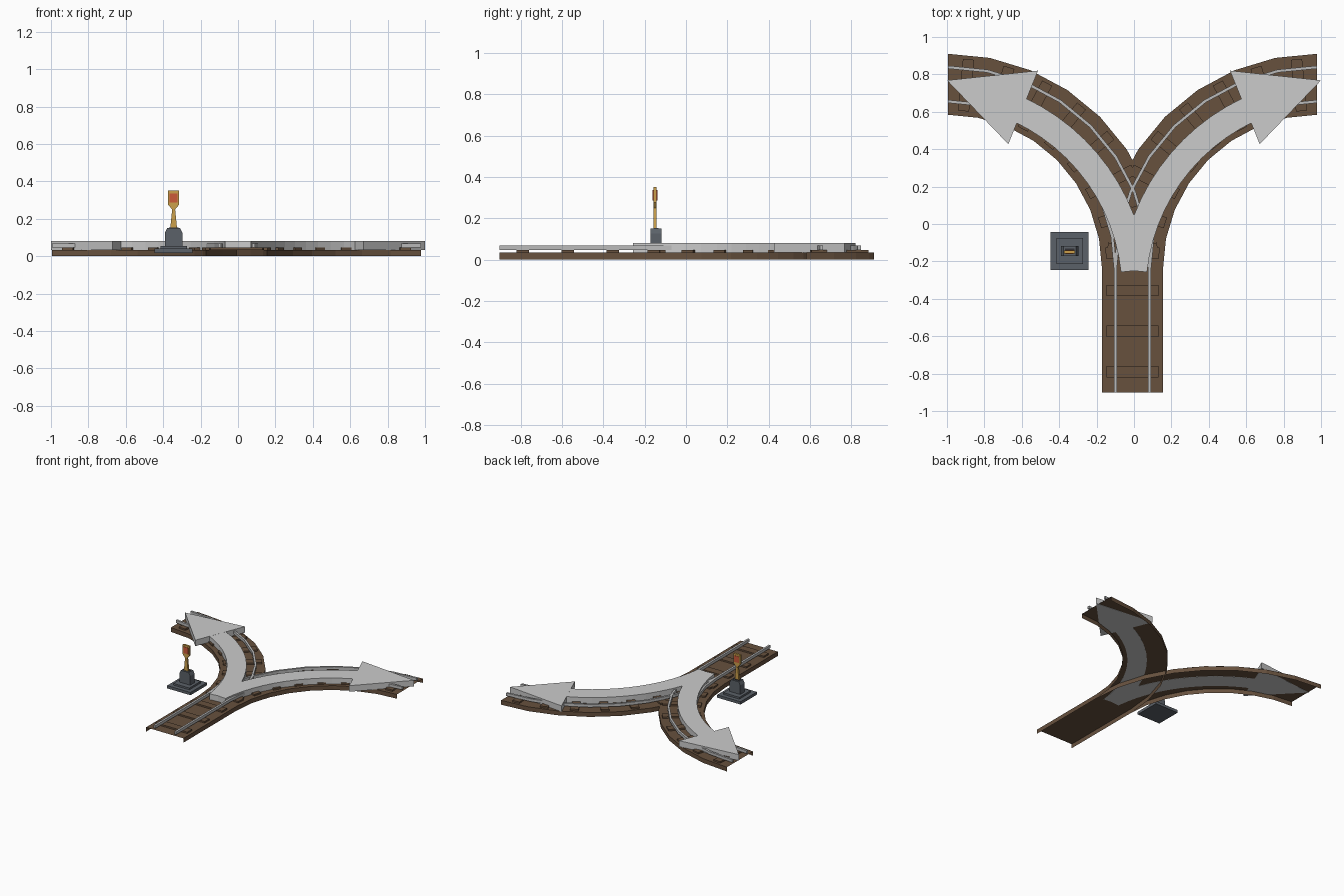
import bpy, bmesh, math
from math import sin, cos, radians

if "Cube" in bpy.data.objects:
    bpy.data.objects.remove(bpy.data.objects["Cube"])


def material(name, rgb):
    m = bpy.data.materials.new(name)
    m.diffuse_color = (*rgb, 1)
    m.use_nodes = True
    m.node_tree.nodes["Principled BSDF"].inputs["Base Color"].default_value = m.diffuse_color
    return m


BROWN = material("track brown", (0.135, 0.082, 0.048))
STEEL = material("rail steel", (0.50, 0.50, 0.50))
PALE = material("arrow grey", (0.60, 0.60, 0.60))
SLATE = material("slate grey", (0.105, 0.12, 0.14))
DARK = material("slot dark", (0.03, 0.03, 0.035))
GOLD = material("lever gold", (0.60, 0.35, 0.07))
RED = material("signal red", (0.60, 0.10, 0.04))


def finish(name, bm, mat, closed=True):
    if closed:
        bmesh.ops.recalc_face_normals(bm, faces=bm.faces)
    else:
        bm.normal_update()
        if sum(f.normal.z * f.calc_area() for f in bm.faces) < 0:
            bmesh.ops.reverse_faces(bm, faces=bm.faces)
    me = bpy.data.meshes.new(name)
    bm.to_mesh(me)
    bm.free()
    me.materials.append(mat)
    ob = bpy.data.objects.new(name, me)
    bpy.context.collection.objects.link(ob)
    return ob


def sweep(name, path, profile, mat, closed=True):
    """path: (x, y, right_x, right_y) stations; profile: (sideways, height)."""
    bm = bmesh.new()
    rings = [[bm.verts.new((x + nx * o, y + ny * o, z)) for o, z in profile]
             for x, y, nx, ny in path]
    n = len(profile)
    for a, b in zip(rings, rings[1:]):
        for i in range(n if closed else n - 1):
            j = (i + 1) % n
            bm.faces.new((a[i], a[j], b[j], b[i]))
    if closed:
        bm.faces.new(rings[0])
        bm.faces.new(rings[-1])
    return finish(name, bm, mat, closed)


def prism(name, outline, lo, hi, mat, axis="z"):
    """Extrude a 2D outline along z, or along y for an (x, z) outline."""
    put = (lambda p, t: (p[0], p[1], t)) if axis == "z" else (lambda p, t: (p[0], t, p[1]))
    bm = bmesh.new()
    a, b = ([bm.verts.new(put(p, t)) for p in outline] for t in (lo, hi))
    bm.faces.new(a)
    bm.faces.new(b)
    for i in range(len(a)):
        j = (i + 1) % len(a)
        bm.faces.new((a[i], a[j], b[j], b[i]))
    return finish(name, bm, mat)


def box_profile(mid, half, lo, hi):
    return [(mid - half, lo), (mid - half, hi), (mid + half, hi), (mid + half, lo)]


def rect(cx, cy, hx, hy):
    return [(cx - hx, cy - hy), (cx + hx, cy - hy), (cx + hx, cy + hy), (cx - hx, cy + hy)]


CX, BEND_Y, R = -0.008, -0.24, 0.987
BED = [(-0.163, 0), (-0.163, 0.034), (0.163, 0.034), (0.163, 0)]


def bend(side, deg):
    a = radians(deg)
    return (CX + side * R * (1 - cos(a)), BEND_Y + R * sin(a), side * cos(a), -sin(a))


def track(name, path):
    sweep(name + "_bed", path, BED, BROWN, closed=False)
    for k, o in (("a", -0.0915), ("b", 0.0915)):
        sweep(f"{name}_rail_{k}", path, box_profile(o, 0.008, 0.046, 0.068), STEEL)


def sleeper(name, station):
    x, y, nx, ny = station
    path = [(x - ny * t, y + nx * t, nx, ny) for t in (-0.03, 0.03)]
    sweep(name, path, box_profile(0, 0.139, 0.034, 0.046), BROWN)


# straight approach track
track("straight", [(CX, -0.902, 1, 0), (CX, BEND_Y, 1, 0)])
for i, y in enumerate((-0.79, -0.573, -0.355)):
    sleeper(f"straight_sleeper_{i}", (CX, y, 1, 0))

for side, label in ((-1, "left"), (1, "right")):
    # curved branch track
    track(label, [bend(side, 90 * i / 8) for i in range(9)])
    for i in range(8):
        sleeper(f"{label}_sleeper_{i}", bend(side, 90 * (i + 0.5) / 8))

    # direction arrow: curved shaft and triangular head
    h0, h1, ra = radians(84), radians(25), 1.075
    path = []
    for i in range(13):
        h = h0 + (h1 - h0) * i / 12
        path.append((side * ra * (sin(h0) - sin(h)), -0.25 + ra * (cos(h) - cos(h0)),
                     side * sin(h), -cos(h)))
    sweep(label + "_arrow_shaft", path, box_profile(0, 0.07, 0.033, 0.08), PALE)
    head = [(side * x, y) for x, y in ((0.513, 0.82), (0.672, 0.427), (1.0, 0.768))]
    prism(label + "_arrow_head", head, 0.033, 0.0805, PALE)

# switch stand: stepped base and chamfered housing
SX, SY = -0.344, -0.145
prism("stand_base", rect(SX, SY, 0.102, 0.102), 0.018, 0.04, SLATE)
prism("stand_step", rect(SX, SY, 0.07, 0.07), 0.04, 0.054, SLATE)
housing = [(-0.047, 0.054), (0.047, 0.054), (0.047, 0.125), (0.034, 0.15),
           (-0.034, 0.15), (-0.047, 0.125)]
prism("stand_housing", [(SX + x, z) for x, z in housing], SY - 0.027, SY + 0.027, SLATE, "y")
prism("lever_slot", rect(SX, SY, 0.026, 0.013), 0.15, 0.152, DARK)

# lever with paddle and red signal plates on both faces
half = [(0.018, 0.15), (0.008, 0.25), (0.015, 0.258), (0.029, 0.275), (0.029, 0.35)]
lever = [(SX + x, z) for x, z in half] + [(SX - x, z) for x, z in reversed(half)]
prism("lever", lever, SY - 0.013, SY + 0.003, GOLD, "y")
for k, y in (("front", SY - 0.014), ("back", SY + 0.004)):
    prism("signal_plate_" + k, rect(SX, 0.311, 0.021, 0.025), y - 0.002, y + 0.002, RED, "y")
